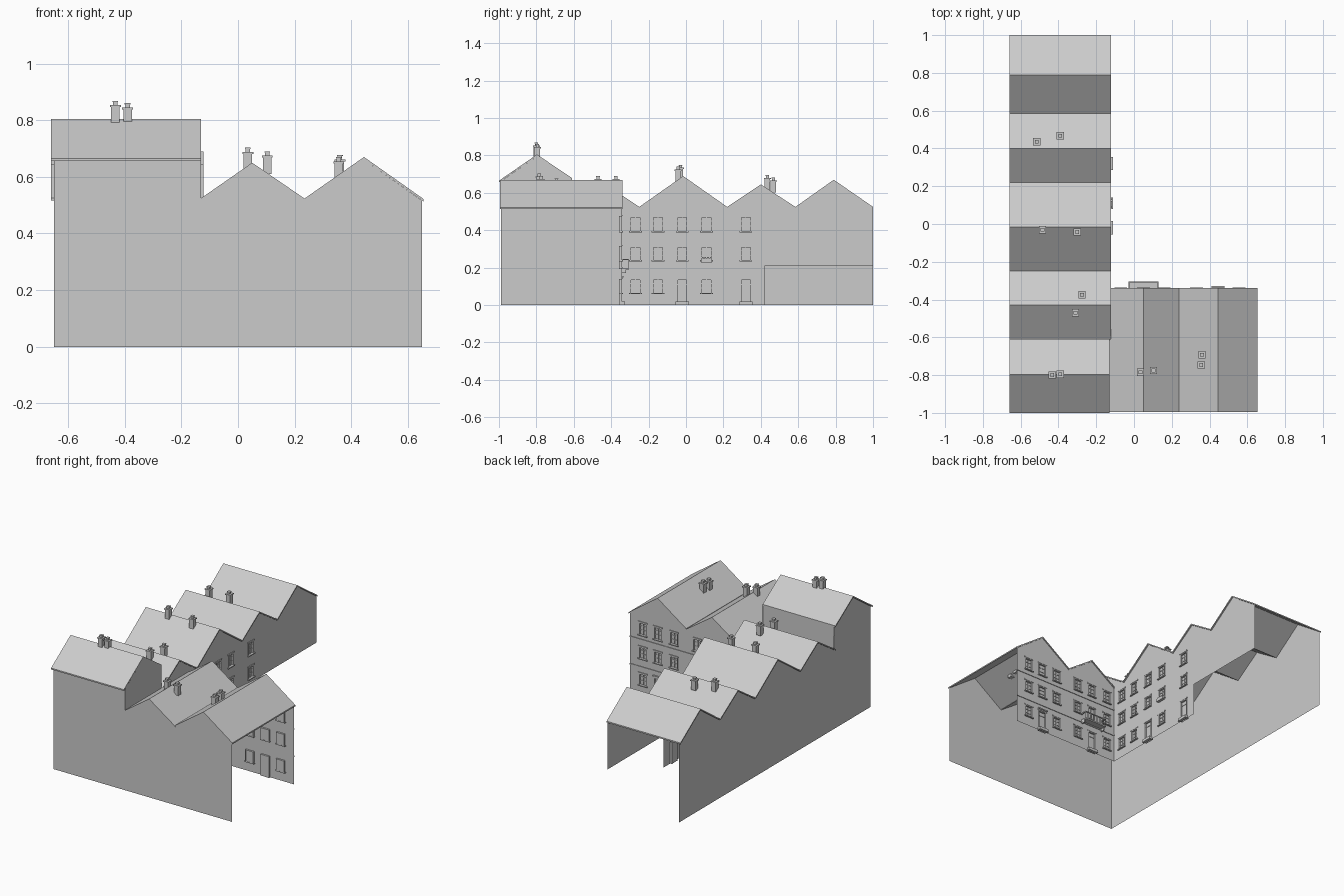
import bpy, bmesh

if "Cube" in bpy.data.objects:
    bpy.data.objects.remove(bpy.data.objects["Cube"])

T = 0.009  # roof thickness
EAVE = 0.525


def P(axis, c, u, z):
    """Point on a plane: axis 'x' -> plane x=c, axis 'y' -> plane y=c."""
    return (c, u, z) if axis == 'x' else (u, c, z)


def finish(name, bm):
    bmesh.ops.remove_doubles(bm, verts=bm.verts, dist=1e-5)
    me = bpy.data.meshes.new(name)
    bm.to_mesh(me)
    bm.free()
    ob = bpy.data.objects.new(name, me)
    bpy.context.collection.objects.link(ob)
    return ob


def face(bm, pts):
    return bm.faces.new([bm.verts.new(p) for p in pts])


def box(bm, axis, u, c, z):
    """Box from ranges: u along the wall, c across the wall, z up."""
    lo = [face_p for face_p in (P(axis, c[i], u[j], z[0]) for i, j in ((0, 0), (0, 1), (1, 1), (1, 0)))]
    hi = [(p[0], p[1], z[1]) for p in lo]
    a = [bm.verts.new(p) for p in lo]
    b = [bm.verts.new(p) for p in hi]
    fs = [bm.faces.new(a), bm.faces.new(b)]
    for i in range(4):
        fs.append(bm.faces.new((a[i], a[(i + 1) % 4], b[(i + 1) % 4], b[i])))
    bmesh.ops.recalc_face_normals(bm, faces=fs)


def roof(name, axis, c0, c1, u0, z0, ur, zr, u1, z1):
    """Pitched slab whose section is extruded from c0 to c1."""
    bm = bmesh.new()
    for (ua, za), (ub, zb) in (((u0, z0), (ur, zr)), ((ur, zr), (u1, z1))):
        sec = [(ua, za), (ub, zb), (ub, zb - T), (ua, za - T)]
        a = [bm.verts.new(P(axis, c0, *s)) for s in sec]
        b = [bm.verts.new(P(axis, c1, *s)) for s in sec]
        fs = [bm.faces.new(a), bm.faces.new(b)]
        for i in range(4):
            fs.append(bm.faces.new((a[i], a[(i + 1) % 4], b[(i + 1) % 4], b[i])))
        bmesh.ops.recalc_face_normals(bm, faces=fs)
    me = bpy.data.meshes.new(name)
    bm.to_mesh(me)
    bm.free()
    bpy.context.collection.objects.link(bpy.data.objects.new(name, me))


def wall(name, axis, c, pts, flip=False):
    bm = bmesh.new()
    f = face(bm, [P(axis, c, *p) for p in pts])
    if flip:
        f.normal_flip()
    finish(name, bm)


def facade(name, axis, c, u0, u1, z1, holes):
    """Wall sheet with rectangular openings (centre, half width, bottom, top)."""
    us = sorted({u0, u1} | {round(h[0] + s * h[1], 4) for h in holes for s in (-1, 1)})
    zs = sorted({0, z1} | {z for h in holes for z in h[2:4]})
    bm = bmesh.new()
    for a, b in zip(us, us[1:]):
        for p, q in zip(zs, zs[1:]):
            m, n = (a + b) / 2, (p + q) / 2
            if any(abs(m - h[0]) < h[1] and h[2] < n < h[3] for h in holes):
                continue
            f = face(bm, [P(axis, c, *k) for k in ((a, p), (b, p), (b, q), (a, q))])
            if axis == 'y':
                f.normal_flip()
    finish(name, bm)
    # window and door joinery
    bm = bmesh.new()
    for u, h, p, q in holes:
        d = (c - .012, c + .003)
        e = .006
        box(bm, axis, (u - h, u - h + e), d, (p, q))
        box(bm, axis, (u + h - e, u + h), d, (p, q))
        box(bm, axis, (u - h + e, u + h - e), d, (q - e, q))
        box(bm, axis, (u - h, u + h), (c - .011, c - .008), (p, q))
        box(bm, axis, (u - h - .004, u + h + .004), (c, c + .005), (q, q + .007))
        if p > 0:
            box(bm, axis, (u - .002, u + .002), (c - .009, c - .004), (p, q - e))
            for k in (.35, .68):
                z = p + (q - p) * k
                box(bm, axis, (u - h + e, u + h - e), (c - .009, c - .005), (z - .002, z + .002))
            box(bm, axis, (u - h - .004, u + h + .004), (c - .012, c + .009), (p - .006, p))
        else:
            box(bm, axis, (u - h - .005, u + h + .005), (c, c + .018), (0, .018))
            box(bm, axis, (u - h + e, u + h - e), (c - .009, c - .005), (.108, .113))
    finish(name + "_joinery", bm)


# long wing: eave, ridge, eave along y
long_houses = [(-.615, -.43, .645, -.25), (-.25, -.015, .69, .22),
               (.22, .40, .645, .585), (.585, .79, .67, 1.0)]
for i, (a, r, h, b) in enumerate(long_houses):
    roof(f"long_wing_roof_{i}", 'x', -.66, -.122, a, EAVE, r, h, b, EAVE)
roof("front_house_roof", 'x', -.66, -.13, -1.0, .665, -.797, .805, -.61, .68)

# short wing: ridges along y
short_houses = [(-.13, .05, .65, .237), (.237, .445, .67, .655)]
for i, (a, r, h, b) in enumerate(short_houses):
    roof(f"short_wing_roof_{i}", 'y', -.995, -.34, a, EAVE, r, h, b, EAVE - .003)

E = EAVE - T
front_gable = [(-.61, .671), (-.797, .796), (-.99, .662)]
long_top = [(1.0, E)]
for a, r, h, b in reversed(long_houses):
    long_top += [(r, h - T), (a, E)]
short_top = [(.65, E)]
for a, r, h, b in reversed(short_houses):
    short_top += [(r, h - T), (a, E)]

# outer walls
wall("rear_long_wall", 'x', -.65, [(-.99, 0), (1.0, 0)] + long_top + front_gable, True)
wall("front_wall", 'y', -.99, [(-.65, 0), (.65, 0)] + short_top + [(-.13, .662), (-.65, .662)])
wall("front_house_inner_gable", 'x', -.13, [(-.99, E), (-.61, E)] + front_gable)
wall("front_house_step_wall", 'y', -.612, [(-.65, E), (-.13, E), (-.13, .672), (-.65, .672)], True)
for i, (a, r, h, b) in enumerate(long_houses):
    wall(f"long_wing_gable_{i}", 'x', -.13, [(a, E), (b, E), (r, h - T)])
for i, (a, r, h, b) in enumerate(short_houses):
    wall(f"short_wing_gable_{i}", 'y', -.345, [(a, E), (min(b, .65), E), (r, h - T)], True)
# wall above the open passage
wall("passage_upper_wall", 'x', -.13, [(.42, .21), (1.0, .21), (1.0, E), (.42, E)])

# courtyard facades with three rows of openings
rows = [(.065, .14), (.24, .315), (.395, .475)]


def openings(cols, doors, tall=()):
    out = []
    for u in cols:
        for k, (p, q) in enumerate(rows):
            if k == 0 and u in doors:
                p = 0
            if k == 1 and u in tall:
                p = .2
            out.append((u, .03, p, q))
    return out


facade("long_wing_facade", 'x', -.13, -.345, .42, E,
       openings((-.27, -.15, -.02, .11, .32), (-.02, .32)))
facade("short_wing_facade", 'y', -.345, -.13, .65, E,
       openings((-.07, .05, .16, .33, .445, .555), (.05, .445), (.05,)))

# string courses and door hood on the short wing
bm = bmesh.new()
for z in (.18, .36):
    box(bm, 'y', (-.13, .65), (-.345, -.341), (z, z + .007))
box(bm, 'y', (.41, .48), (-.345, -.335), (.147, .155))
finish("string_courses", bm)

# balcony
bm = bmesh.new()
box(bm, 'y', (-.03, .13), (-.345, -.305), (.19, .199))
box(bm, 'y', (-.03, .13), (-.311, -.305), (.24, .246))
for u in (-.03, .124):
    box(bm, 'y', (u, u + .006), (-.345, -.311), (.24, .246))
    box(bm, 'y', (u, u + .006), (-.345, -.32), (.172, .19))
for i in range(14):
    u = -.03 + i * .012
    box(bm, 'y', (u, u + .003), (-.31, -.307), (.199, .24))
finish("balcony", bm)

# flower box
bm = bmesh.new()
box(bm, 'x', (.08, .14), (-.13, -.112), (.228, .248))
for i in range(4):
    box(bm, 'x', (.085 + i * .014, .094 + i * .014), (-.126, -.116), (.248, .256))
finish("flower_box", bm)

# chimneys: x, y, top of pot
bm = bmesh.new()
for x, y, z in [(-.515, .435, .695), (-.39, .467, .682), (-.485, -.03, .75), (-.30, -.042, .74),
                (-.275, -.375, .69), (-.31, -.47, .69), (-.433, -.80, .868), (-.39, -.795, .86),
                (.035, -.785, .703), (.103, -.775, .69), (.36, -.692, .677), (.356, -.747, .67)]:
    def block(r, lo, hi):
        box(bm, 'y', (x - r, x + r), (y - r, y + r), (lo, hi))
    block(.015, z - .08, z - .022)
    block(.019, z - .022, z - .015)
    block(.008, z - .015, z - .004)
    block(.01, z - .004, z)
finish("chimneys", bm)
